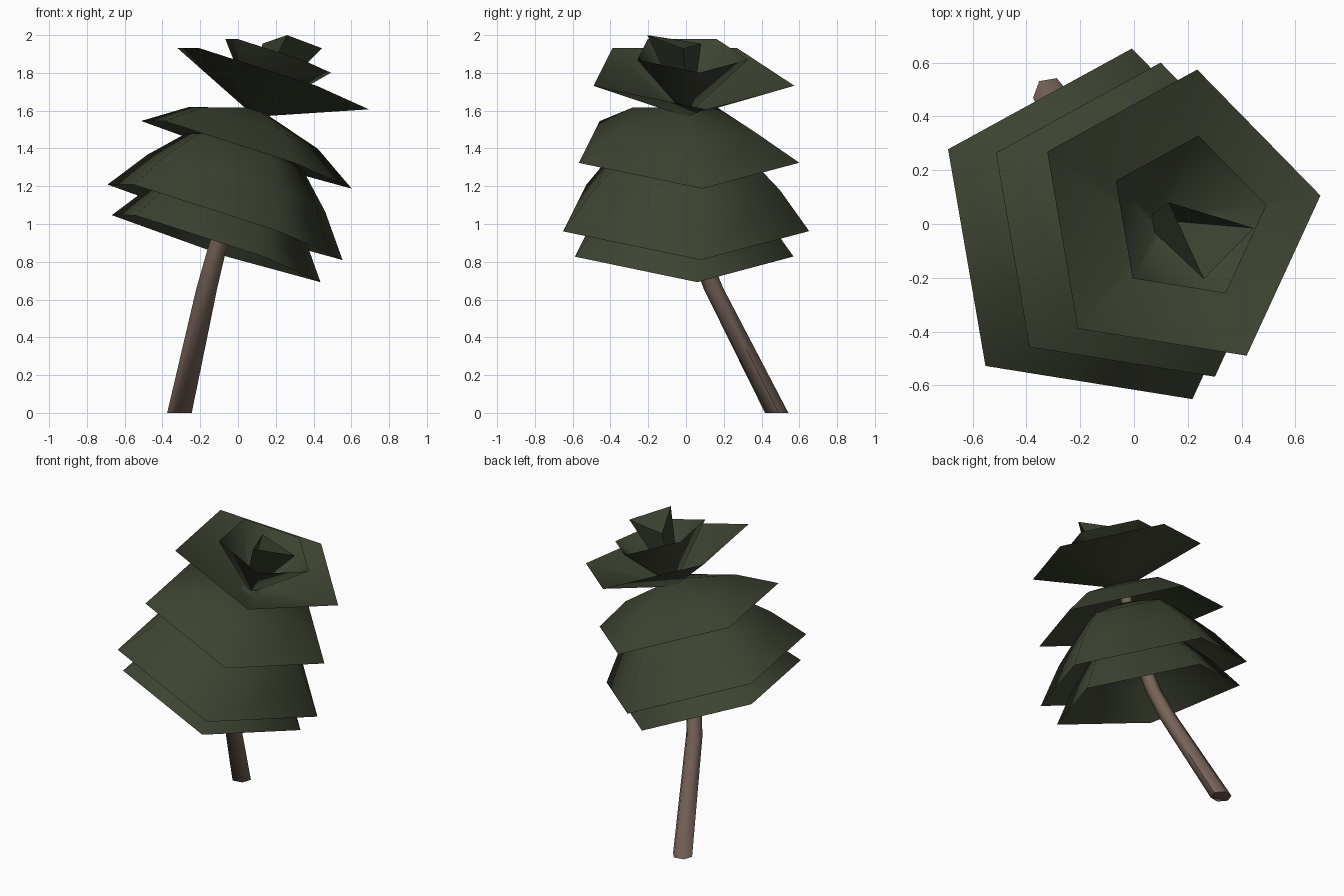
import bpy
import bmesh
from math import cos, sin, pi, radians
from mathutils import Vector

if "Cube" in bpy.data.objects:
    bpy.data.objects.remove(bpy.data.objects["Cube"], do_unlink=True)


def material(name, rgb):
    mat = bpy.data.materials.new(name)
    mat.use_nodes = True
    mat.diffuse_color = (*rgb, 1)
    mat.node_tree.nodes["Principled BSDF"].inputs["Base Color"].default_value = (*rgb, 1)
    return mat


GREEN = material("dark_leaf_green", (0.046, 0.056, 0.031))
BROWN = material("bark_brown", (0.18, 0.125, 0.097))

# The foliage leans along this axis
AXIS = Vector((0.33, 0.056, 1)).normalized()
LEAN = Vector((0, 0, 1)).rotation_difference(AXIS)
START = radians(9.8)
RADIUS = 0.695


def ring(centre, radius, sides=5, leaning=True):
    points = []
    for k in range(sides):
        a = START + 2 * pi * k / sides
        p = Vector((cos(a), sin(a), 0)) * radius
        points.append(Vector(centre) + (LEAN @ p if leaning else p))
    return points


def loft(name, rings, mat, cap_start=False, cap_end=False, smooth=180):
    bm = bmesh.new()
    loops = [[bm.verts.new(p) for p in r] for r in rings]
    n = len(rings[0])
    for low, high in zip(loops, loops[1:]):
        for i in range(n):
            j = (i + 1) % n
            bm.faces.new((low[i], low[j], high[j], high[i]))
    if cap_start:
        bm.faces.new(loops[0][::-1])
    if cap_end:
        bm.faces.new(loops[-1])
    mesh = bpy.data.meshes.new(name)
    bm.to_mesh(mesh)
    bm.free()
    mesh.materials.append(mat)
    obj = bpy.data.objects.new(name, mesh)
    bpy.context.collection.objects.link(obj)
    if smooth:
        bpy.ops.object.select_all(action="DESELECT")
        obj.select_set(True)
        bpy.context.view_layer.objects.active = obj
        bpy.ops.object.shade_smooth_by_angle(angle=radians(smooth))
    return obj


def layer(name, centre, scale, profile):
    # profile: (share of rim radius, height along the leaning axis)
    rings = [ring(Vector(centre) + AXIS * h, RADIUS * scale * s) for s, h in profile]
    return loft(name, rings, GREEN, cap_end=True)


# Hollow drooping layers
layer("lower_foliage", (-0.14, -0.04, 0.888), 0.888,
      [(1, 0), (0.756, 0.19), (0.5, 0.34), (0.08, 0.42)])
layer("middle_foliage", (-0.096, -0.034, 1.03), 1.0,
      [(1, 0), (0.756, 0.213), (0.5, 0.38), (0.08, 0.47)])
layer("upper_foliage", (0.02, -0.015, 1.385), 0.896,
      [(1, 0), (0.616, 0.142), (0.12, 0.225)])

# Upturned cups at the crown
layer("outer_cup", (0.163, 0.014, 1.787), 0.816, [(1, 0), (0.07, -0.215)])
layer("inner_cup", (0.20, 0.02, 1.90), 0.45, [(1, 0), (0.1, -0.31)])

# Three-sided open tip
tip_rim = [Vector((0.445, -0.015, 1.93)), Vector((0.13, 0.08, 1.955)), Vector((0.26, -0.205, 2.0))]
loft("crown_tip", [tip_rim, ring((0.09, 0.005, 1.63), 0.04, 3)], GREEN, cap_end=True, smooth=0)

# Bent tapering trunk
trunk_path = [((-0.31, 0.48, 0), 0.066), ((-0.165, 0.145, 0.66), 0.056),
              ((-0.108, 0.06, 0.88), 0.05), ((-0.03, 0.01, 1.15), 0.045),
              ((0.09, 0.005, 1.58), 0.035)]
loft("trunk", [ring(c, r, 6, False) for c, r in trunk_path], BROWN,
     cap_start=True, cap_end=True, smooth=65)
